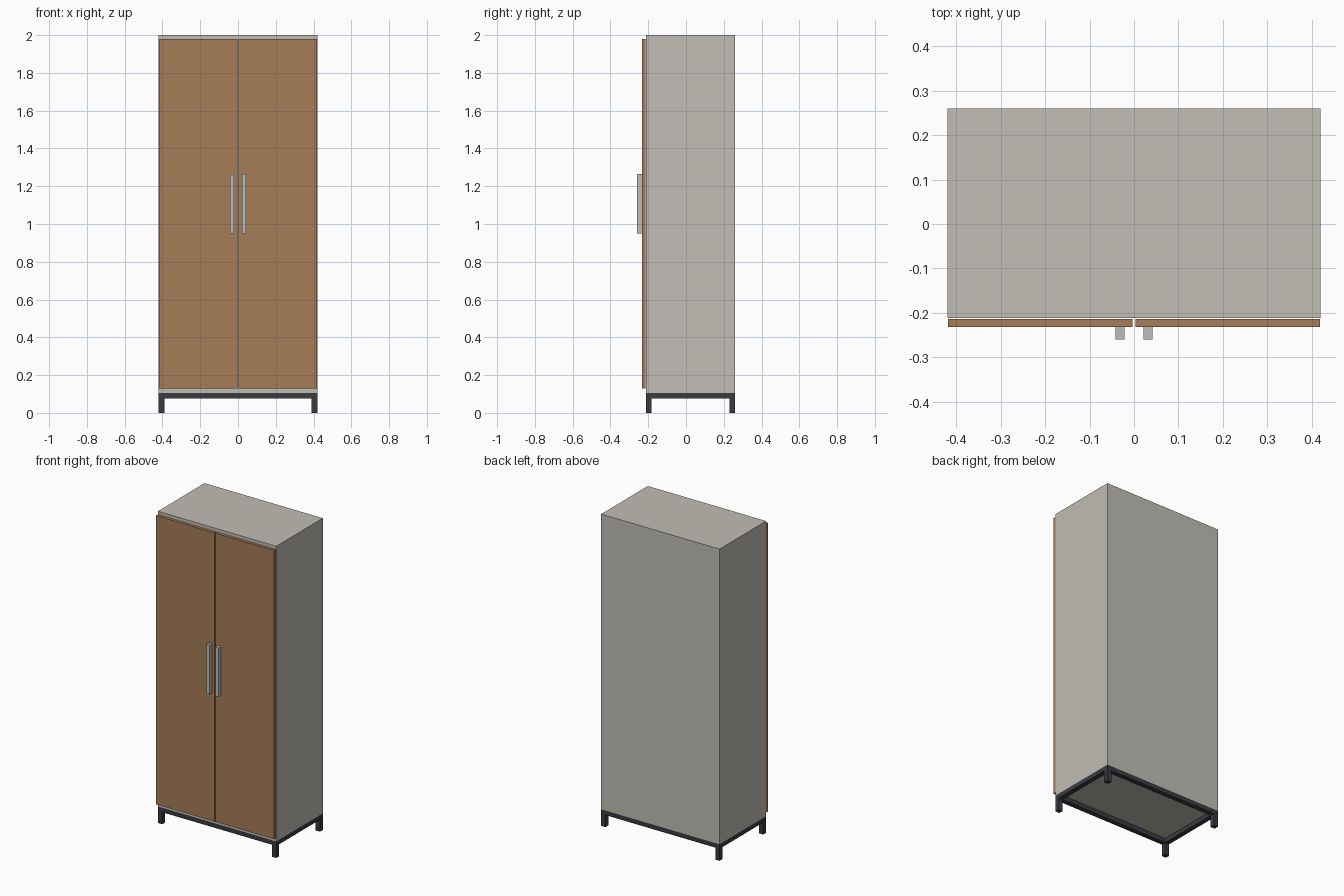
import bpy

if "Cube" in bpy.data.objects:
    bpy.data.objects.remove(bpy.data.objects["Cube"])


def material(name, rgb):
    mat = bpy.data.materials.new(name)
    # sRGB 0-255 to linear
    lin = [((c / 255 + 0.055) / 1.055) ** 2.4 for c in rgb]
    mat.diffuse_color = (*lin, 1)
    mat.use_nodes = True
    mat.node_tree.nodes["Principled BSDF"].inputs["Base Color"].default_value = mat.diffuse_color
    return mat


GREY = material("warm_grey", (192, 189, 181))
WOOD = material("brown_wood", (166, 124, 87))
DARK = material("dark_metal", (58, 58, 64))
STEEL = material("handle_steel", (190, 190, 184))


def box(name, x, y, z, mat):
    """Box from (min, max) ranges on each axis."""
    bpy.ops.mesh.primitive_cube_add(size=1, location=[sum(r) / 2 for r in (x, y, z)])
    obj = bpy.context.object
    obj.name = name
    obj.scale = [r[1] - r[0] for r in (x, y, z)]
    bpy.ops.object.transform_apply(location=False, rotation=False, scale=True)
    obj.data.materials.append(mat)
    return obj


HALF, FRONT, BACK = 0.42, -0.212, 0.26
BASE, RAIL, LEG = 0.106, 0.077, 0.03

# Cabinet carcass
box("cabinet_body", (-HALF, HALF), (FRONT, BACK), (BASE, 2.0), GREY)

# Doors, handles, side rails and legs, repeated left and right
for side, s in (("left", -1), ("right", 1)):
    def span(a, b):
        return tuple(sorted((s * a, s * b)))

    box(side + "_door", span(0.003, 0.419), (-0.232, FRONT - 0.002), (0.128, 1.98), WOOD)
    box(side + "_handle", span(0.021, 0.042), (-0.26, -0.232), (0.95, 1.265), STEEL)
    outer = span(HALF - LEG, HALF)
    box(side + "_rail", outer, (FRONT + LEG, BACK - LEG), (RAIL, BASE), DARK)
    box(side + "_front_leg", outer, (FRONT, FRONT + LEG), (0, BASE), DARK)
    box(side + "_back_leg", outer, (BACK - LEG, BACK), (0, BASE), DARK)

# Long rails of the base frame
inner = (-HALF + LEG, HALF - LEG)
box("front_rail", inner, (FRONT, FRONT + LEG), (RAIL, BASE), DARK)
box("back_rail", inner, (BACK - LEG, BACK), (RAIL, BASE), DARK)
